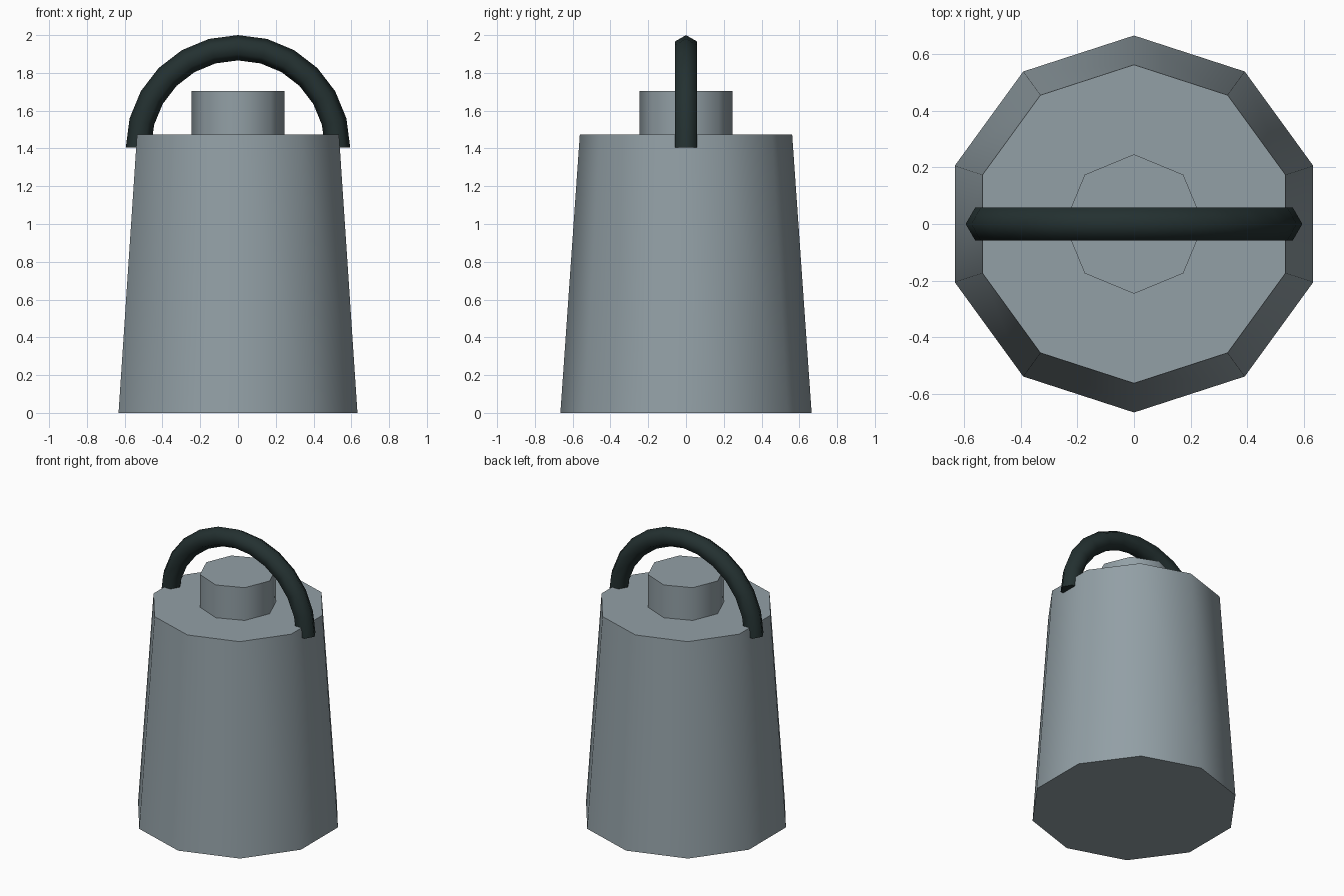
import bpy
import bmesh
from math import cos, sin, pi, radians
from mathutils import Matrix, Vector

cube = bpy.data.objects.get("Cube")
if cube:
    bpy.data.objects.remove(cube, do_unlink=True)


def make_material(name, rgb, roughness):
    mat = bpy.data.materials.new(name)
    mat.use_nodes = True
    color = (*rgb, 1.0)
    mat.diffuse_color = color
    shader = mat.node_tree.nodes["Principled BSDF"]
    shader.inputs["Base Color"].default_value = color
    shader.inputs["Roughness"].default_value = roughness
    return mat


def finish(bm, name, mat):
    """Turn a bmesh into a smooth-sided object with sharp rims."""
    bmesh.ops.recalc_face_normals(bm, faces=bm.faces)
    mesh = bpy.data.meshes.new(name)
    bm.to_mesh(mesh)
    bm.free()
    mesh.materials.append(mat)
    obj = bpy.data.objects.new(name, mesh)
    bpy.context.collection.objects.link(obj)
    bpy.ops.object.select_all(action="DESELECT")
    obj.select_set(True)
    bpy.context.view_layer.objects.active = obj
    bpy.ops.object.shade_smooth_by_angle(angle=radians(65))
    return obj


def add_drum(name, sides, r_bottom, r_top, z_bottom, z_top, mat):
    """Closed prism with one corner towards the back."""
    bm = bmesh.new()
    bmesh.ops.create_cone(
        bm, cap_ends=True, segments=sides, radius1=r_bottom, radius2=r_top,
        depth=z_top - z_bottom,
        matrix=Matrix.Translation((0, 0, (z_bottom + z_top) / 2)))
    # Turn the nearest corner onto the y axis
    corner = max(bm.verts, key=lambda v: v.co.y).co
    turn = Vector((corner.x, corner.y)).angle_signed(Vector((0, 1)))
    bmesh.ops.rotate(bm, verts=bm.verts, matrix=Matrix.Rotation(-turn, 3, "Z"))
    return finish(bm, name, mat)


def add_handle(name, radius, thickness, z, sides, steps, mat):
    """Half ring swept from a polygon section."""
    bm = bmesh.new()
    section = [bm.verts.new((radius + thickness * cos(a), thickness * sin(a), z))
               for a in (2 * pi * i / sides for i in range(sides))]
    start = bm.faces.new(section)
    cap = bmesh.ops.duplicate(bm, geom=[start])["geom"]
    result = bmesh.ops.spin(bm, geom=cap, cent=(0, 0, z), axis=(0, -1, 0),
                            angle=pi, steps=steps)
    bmesh.ops.remove_doubles(bm, verts=bm.verts, dist=0.0001)
    return finish(bm, name, mat)


grey_metal = make_material("grey metal", (0.29, 0.35, 0.38), 0.5)
dark_rubber = make_material("dark rubber", (0.017, 0.030, 0.030), 0.6)

# Tapered body and the knob on its lid
add_drum("body", 10, 0.665, 0.562, 0, 1.475, grey_metal)
add_drum("top_knob", 8, 0.246, 0.246, 1.47, 1.705, grey_metal)

# Carrying handle
add_handle("handle", 0.527, 0.067, 1.406, 6, 12, dark_rubber)
